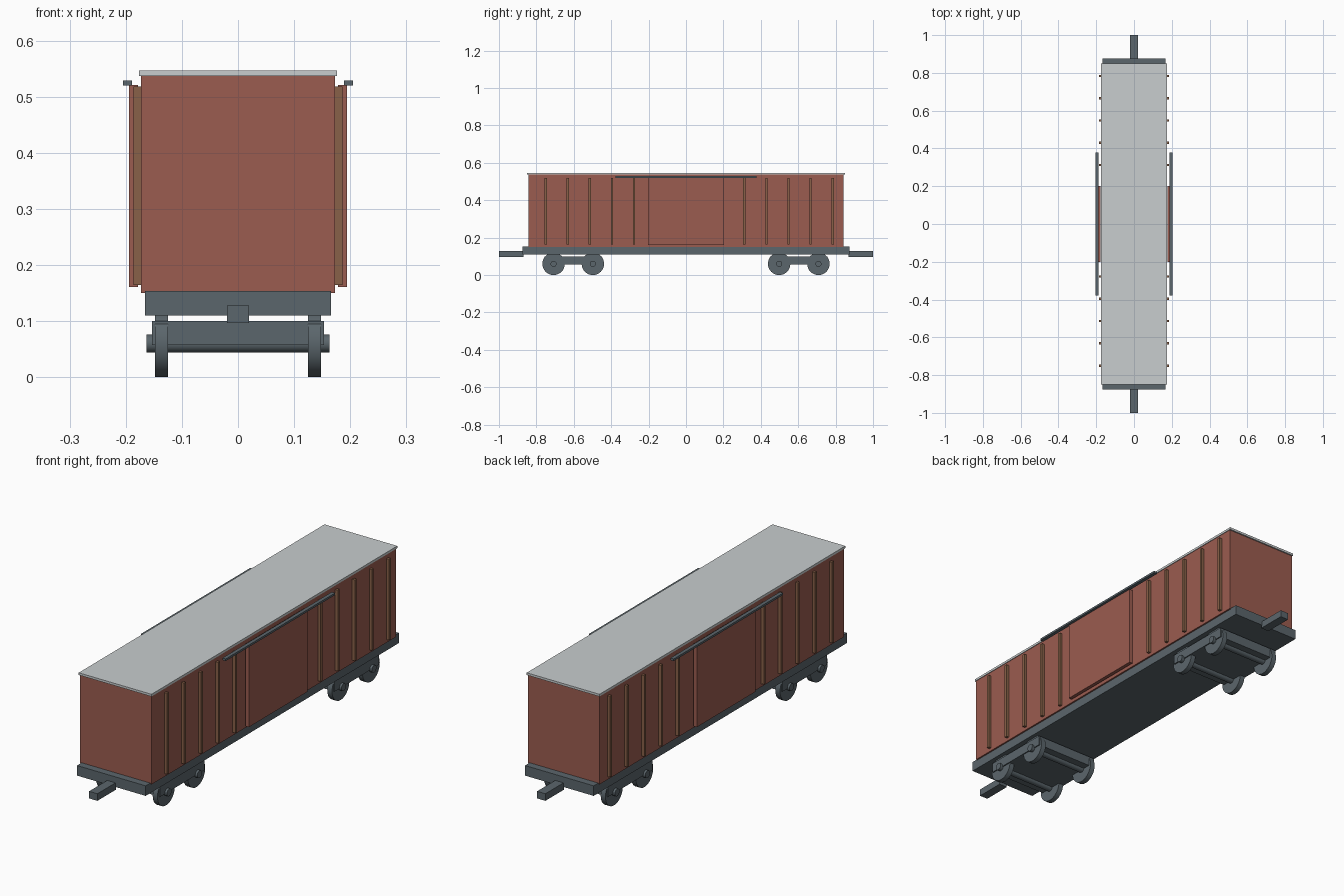
import bpy
import math

if "Cube" in bpy.data.objects:
    bpy.data.objects.remove(bpy.data.objects["Cube"])


def material(name, rgb):
    m = bpy.data.materials.new(name)
    m.diffuse_color = (*rgb, 1)
    m.use_nodes = True
    m.node_tree.nodes["Principled BSDF"].inputs["Base Color"].default_value = m.diffuse_color
    return m


RED = material("red_paint", (0.33, 0.107, 0.08))
SLATE = material("slate_steel", (0.105, 0.133, 0.15))
ROOF = material("pale_roof", (0.58, 0.61, 0.62))
BROWN = material("brown_rib", (0.25, 0.12, 0.065))


def box(name, x, y, z, mat):
    """Box from (min, max) pairs on each axis."""
    bpy.ops.mesh.primitive_cube_add(size=1, location=[sum(p) / 2 for p in (x, y, z)])
    ob = bpy.context.object
    ob.name = name
    ob.scale = [abs(p[1] - p[0]) for p in (x, y, z)]
    bpy.ops.object.transform_apply(location=False, rotation=False, scale=True)
    ob.data.materials.append(mat)
    return ob


def x_cylinder(name, radius, length, loc, mat, sides=32):
    """Cylinder lying along x."""
    bpy.ops.mesh.primitive_cylinder_add(vertices=sides, radius=radius, depth=length,
                                        location=loc, rotation=(0, math.pi / 2, 0))
    ob = bpy.context.object
    ob.name = name
    ob.data.materials.append(mat)
    bpy.ops.object.shade_smooth_by_angle(angle=math.radians(30))
    return ob


# Main body, underframe and roof
box("underframe", (-0.166, 0.166), (-0.875, 0.875), (0.11, 0.154), SLATE)
box("body", (-0.173, 0.173), (-0.843, 0.843), (0.15, 0.537), RED)
box("roof", (-0.176, 0.176), (-0.849, 0.849), (0.537, 0.547), ROOF)

for s in (-1, 1):
    side = "left" if s < 0 else "right"
    # Sliding door and its rail
    box(f"door_{side}", (s * 0.178, s * 0.194), (-0.202, 0.202), (0.161, 0.521), RED)
    box(f"door_rail_{side}", (s * 0.189, s * 0.205), (-0.378, 0.378), (0.52, 0.529), SLATE)
    # Side ribs, leaving the door bay clear
    for i in range(14):
        y = -0.75 + i * 0.118
        if 5 <= i <= 8:
            continue
        box(f"rib_{side}", (s * 0.172, s * 0.186), (y - 0.006, y + 0.006),
            (0.164, 0.518), BROWN)

for e in (-1, 1):
    end = "front" if e < 0 else "rear"
    # Coupler bar
    box(f"coupler_{end}", (-0.02, 0.02), (e * 0.87, e * 1.0), (0.097, 0.128), SLATE)
    # Bogie with two wheelsets
    yc = e * 0.603
    box(f"bogie_frame_{end}", (-0.153, 0.153), (yc - 0.154, yc + 0.154), (0.057, 0.1), SLATE)
    for a in (-1, 1):
        ya = yc + a * 0.105
        x_cylinder(f"axle_{end}", 0.016, 0.326, (0, ya, 0.06), SLATE, 24)
        for s in (-1, 1):
            x_cylinder(f"wheel_{end}", 0.06, 0.023, (s * 0.1365, ya, 0.06), SLATE)
